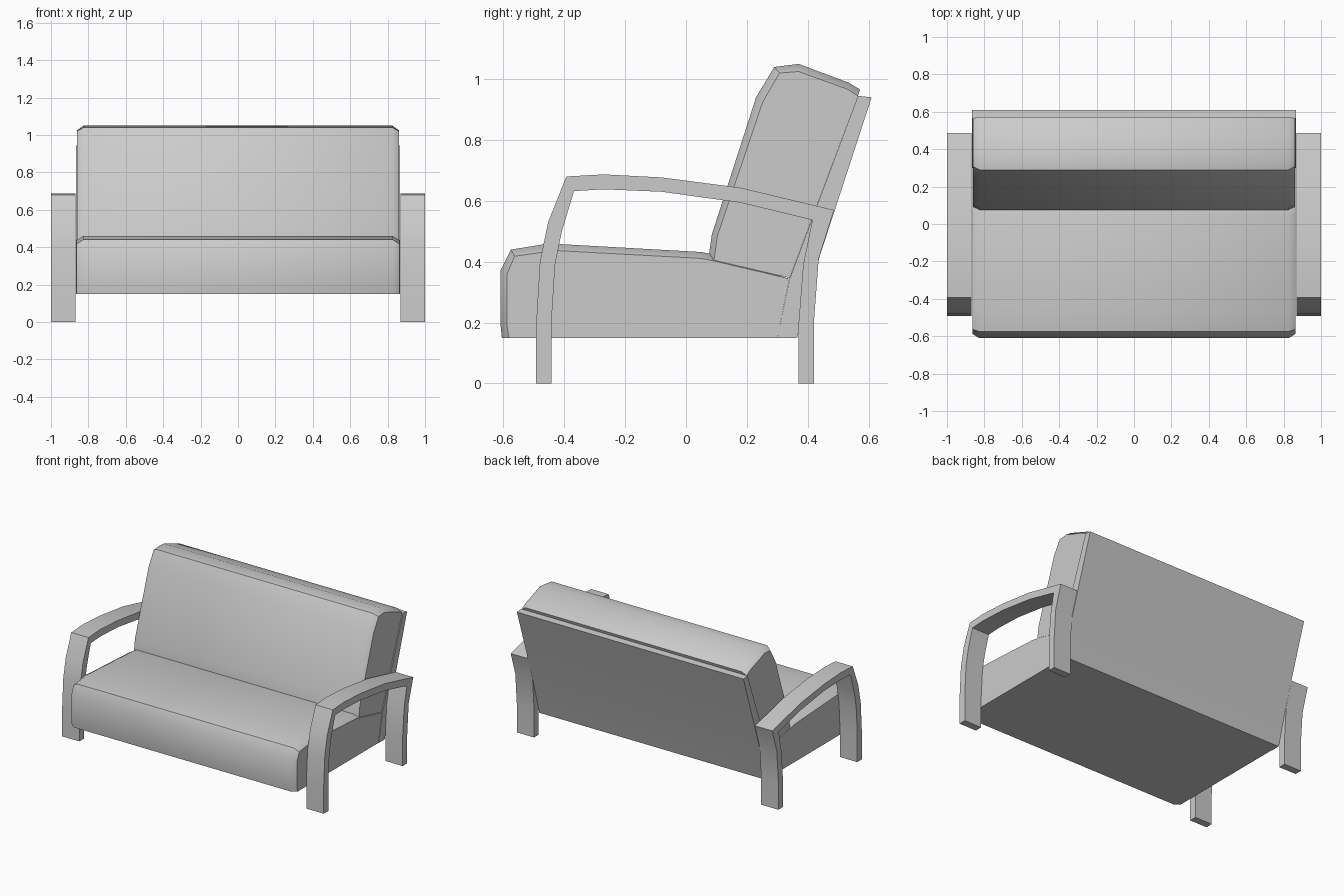
import bpy, bmesh, math


def loft(name, rings):
    """Skin a row of (x, [(y, z), ...]) rings and cap both ends."""
    bm = bmesh.new()
    rows = [[bm.verts.new((x, y, z)) for y, z in pts] for x, pts in rings]
    n = len(rows[0])
    for a, b in zip(rows, rows[1:]):
        for i in range(n):
            j = (i + 1) % n
            bm.faces.new((a[i], a[j], b[j], b[i]))
    bm.faces.new(rows[0])
    bm.faces.new(rows[-1])
    bmesh.ops.recalc_face_normals(bm, faces=bm.faces)
    me = bpy.data.meshes.new(name)
    bm.to_mesh(me)
    bm.free()
    ob = bpy.data.objects.new(name, me)
    bpy.context.collection.objects.link(ob)
    bpy.ops.object.select_all(action='DESELECT')
    ob.select_set(True)
    bpy.context.view_layer.objects.active = ob
    bpy.ops.object.shade_smooth_by_angle(angle=math.radians(38))
    return ob


def cushion(name, outer, inner, base, half, edge):
    """Full profile across the middle, smaller profile on the chamfered ends."""
    mid, end = outer + base, inner + base
    return loft(name, [(-half, end), (edge - half, mid), (half - edge, mid), (half, end)])


# Seat cushion
cushion("seat_cushion",
        [(-0.605, 0.15), (-0.61, 0.20), (-0.61, 0.37), (-0.575, 0.44),
         (-0.45, 0.46), (0.05, 0.432), (0.09, 0.424)],
        [(-0.582, 0.15), (-0.588, 0.19), (-0.588, 0.36), (-0.563, 0.418),
         (-0.43, 0.437), (0.05, 0.411), (0.09, 0.403)],
        [(0.34, 0.344), (0.30, 0.15)], 0.863, 0.035)

# Back cushion
cushion("back_cushion",
        [(0.075, 0.42), (0.085, 0.49), (0.23, 0.94), (0.29, 1.04),
         (0.37, 1.05), (0.535, 0.988), (0.572, 0.966)],
        [(0.092, 0.405), (0.103, 0.485), (0.252, 0.925), (0.307, 1.02),
         (0.37, 1.025), (0.53, 0.967), (0.565, 0.945)],
        [(0.565, 0.945), (0.341, 0.347)], 0.86, 0.035)

# Back board
board = [(0.30, 0.15), (0.341, 0.345), (0.565, 0.945), (0.61, 0.94), (0.44, 0.42), (0.365, 0.15)]
loft("back_board", [(-0.866, board), (0.866, board)])

# Arm frames with front and rear legs
arm_outer = [(-0.492, 0), (-0.492, 0.20), (-0.48, 0.40), (-0.453, 0.53), (-0.393, 0.68),
             (-0.27, 0.687), (-0.08, 0.677), (0.18, 0.643), (0.486, 0.57),
             (0.436, 0.41), (0.42, 0.20), (0.42, 0)]
arm_inner = [(-0.442, 0), (-0.442, 0.20), (-0.43, 0.39), (-0.408, 0.50), (-0.368, 0.632),
             (-0.27, 0.638), (-0.08, 0.63), (0.18, 0.594), (0.415, 0.537),
             (0.385, 0.39), (0.37, 0.20), (0.37, 0)]
arm = arm_outer + arm_inner[::-1]
for side, s in (("left", -1), ("right", 1)):
    loft("arm_frame_" + side, [(s * 0.868, arm), (s * 1.0, arm)])
